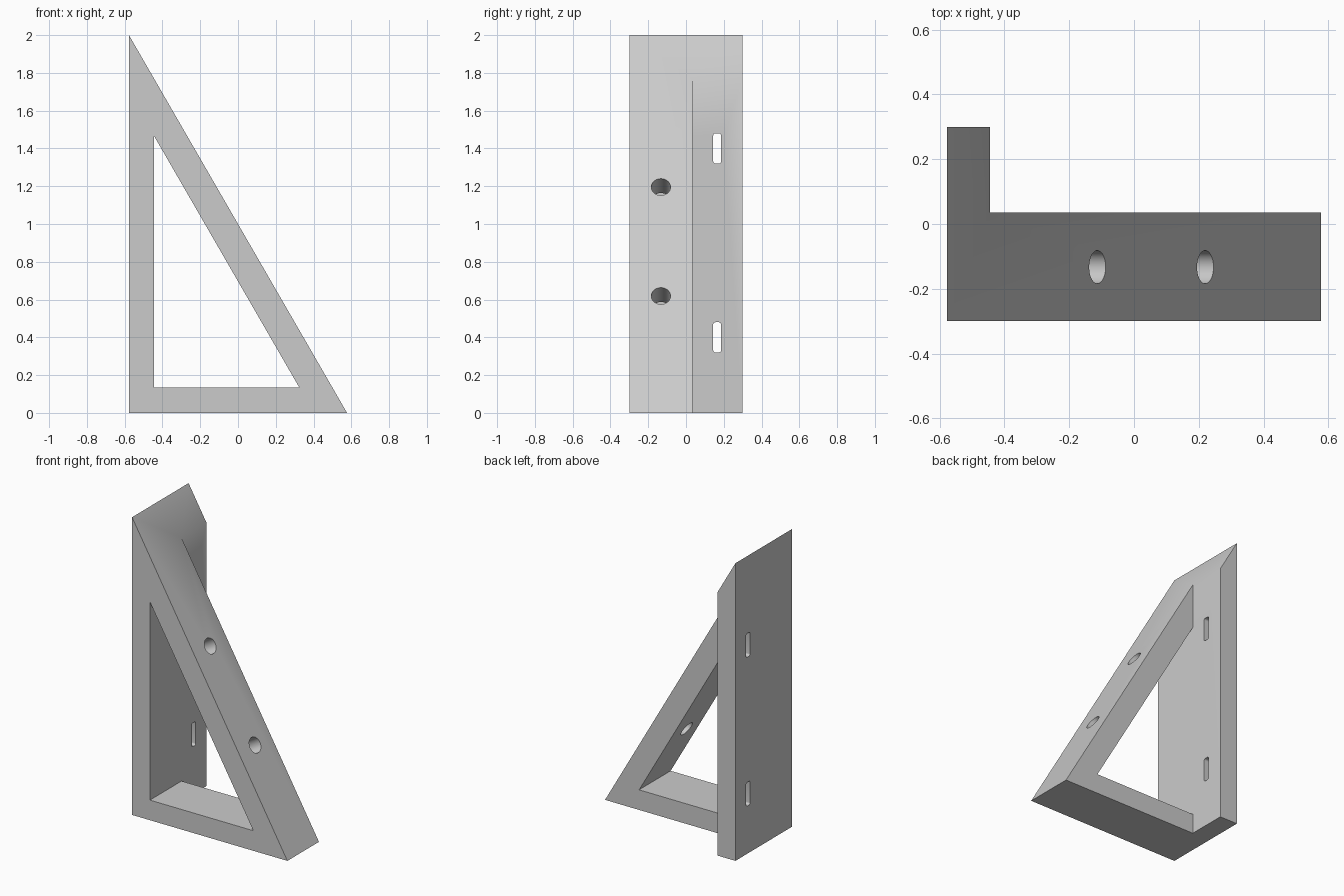
import bpy, bmesh, math
from mathutils import Matrix, Vector

cube = bpy.data.objects.get("Cube")
if cube:
    bpy.data.objects.remove(cube, do_unlink=True)

HALF = 1 / math.sqrt(3)          # half the base width
HEIGHT = 2.0
SLOPE = math.sqrt(3)             # rise of the brace per unit of x
FRONT, BACK, STEP = -0.3, 0.3, 0.035
WALL = -HALF + 0.133             # inner face of the upright

grey = bpy.data.materials.new("plain grey")
grey.use_nodes = True
grey.diffuse_color = (0.6, 0.6, 0.6, 1)
grey.node_tree.nodes["Principled BSDF"].inputs["Base Color"].default_value = (0.6, 0.6, 0.6, 1)


def finish(name, bm):
    bmesh.ops.recalc_face_normals(bm, faces=bm.faces)
    mesh = bpy.data.meshes.new(name)
    bm.to_mesh(mesh)
    bm.free()
    mesh.materials.append(grey)
    obj = bpy.data.objects.new(name, mesh)
    bpy.context.collection.objects.link(obj)
    return obj


def prism(name, profile, y0, y1):
    """Extrude an x-z profile along y."""
    bm = bmesh.new()
    face = bm.faces.new([bm.verts.new((x, y0, z)) for x, z in profile])
    ext = bmesh.ops.extrude_face_region(bm, geom=[face])
    moved = [v for v in ext["geom"] if isinstance(v, bmesh.types.BMVert)]
    bmesh.ops.translate(bm, verts=moved, vec=(0, y1 - y0, 0))
    return finish(name, bm)


def bolt_cutter(x):
    """Cylinder at right angles to the sloping brace."""
    axis = Vector((SLOPE, 0, 1)).normalized()
    place = Matrix.Translation((x, -0.133, HEIGHT - (x + HALF) * SLOPE))
    turn = Vector((0, 0, 1)).rotation_difference(axis).to_matrix().to_4x4()
    bm = bmesh.new()
    bmesh.ops.create_cone(bm, cap_ends=True, segments=48, radius1=0.051,
                          radius2=0.051, depth=0.44, matrix=place @ turn)
    return finish("bolt_cutter", bm)


def slot_cutter(z):
    """Upright slot with softened corners, running along x."""
    bm = bmesh.new()
    bmesh.ops.create_cube(bm, size=1, matrix=Matrix.Translation((WALL, 0.165, z))
                          @ Matrix.Diagonal((0.6, 0.042, 0.16, 1)))
    long_edges = [e for e in bm.edges if abs(e.verts[0].co.x - e.verts[1].co.x) > 0.3]
    bmesh.ops.bevel(bm, geom=long_edges, offset=0.012, segments=5,
                    profile=0.5, affect="EDGES")
    return finish("slot_cutter", bm)


# Solid wedge
bracket = prism("triangular_bracket",
                [(-HALF, 0), (HALF, 0), (-HALF, HEIGHT)], FRONT, BACK)

# Rear step, triangular opening, bolt holes and slots
apex, sill = 1.466, 0.135
cutters = [
    prism("step_cutter", [(WALL, -0.2), (1, -0.2), (1, 2.3), (WALL, 2.3)], STEP, 0.5),
    prism("opening_cutter",
          [(WALL, sill), (WALL + (apex - sill) / SLOPE, sill), (WALL, apex)], -0.5, 0.2),
]
cutters += [bolt_cutter(x) for x in (-0.113, 0.22)]
cutters += [slot_cutter(z) for z in (0.4, 1.4)]

bpy.context.view_layer.objects.active = bracket
for cutter in cutters:
    cutter.hide_render = True
    mod = bracket.modifiers.new("cut", "BOOLEAN")
    mod.operation = "DIFFERENCE"
    mod.solver = "EXACT"
    mod.object = cutter
    bpy.ops.object.modifier_apply(modifier=mod.name)
    bpy.data.objects.remove(cutter, do_unlink=True)

# Smooth bores, crisp edges
bpy.ops.object.select_all(action="DESELECT")
bracket.select_set(True)
bpy.ops.object.shade_smooth_by_angle(angle=math.radians(30))
